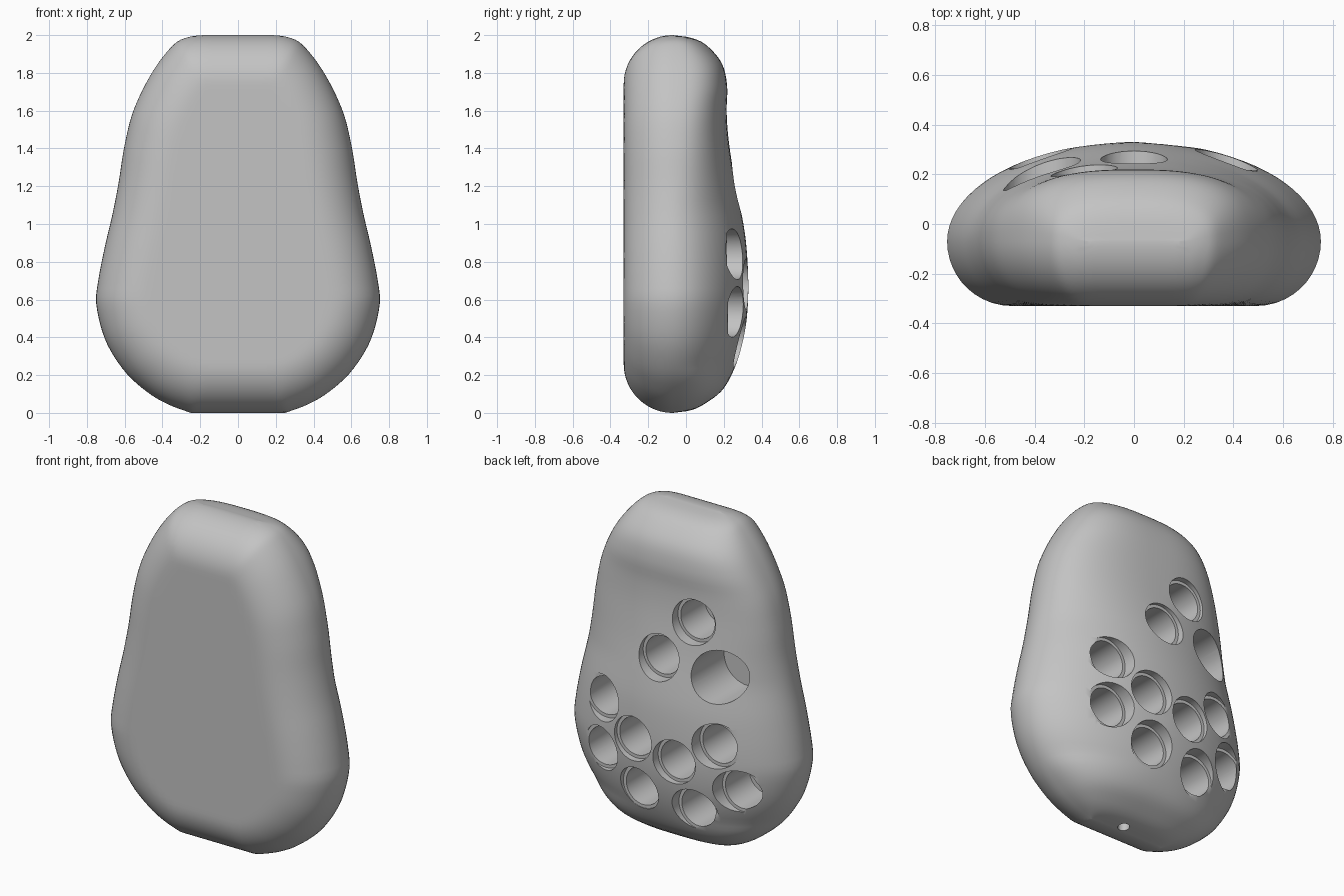
import bpy, bmesh
from math import pi, cos, sin, sqrt
from mathutils import Vector

if "Cube" in bpy.data.objects:
    bpy.data.objects.remove(bpy.data.objects["Cube"], do_unlink=True)

MID, EDGE = -0.07, 0.26        # depth of the widest line, front edge radius
RINGS, SIDES = 72, 80

# Half outline (half width, height) and back profile (depth behind MID, height)
OUTLINE = [(.25, 0), (.37, .045), (.48, .11), (.6, .22), (.7, .38), (.75, .57), (.74, .7),
           (.705, .88), (.665, 1.05), (.632, 1.22), (.6, 1.42), (.55, 1.61),
           (.45, 1.81), (.34, 1.95), (.26, 1.99), (.18, 2)]
BACK = [(0, 0), (.1, .015), (.18, .055), (.27, .13), (.34, .27), (.385, .45), (.4, .65),
        (.39, .88), (.365, 1.05), (.325, 1.25), (.295, 1.45), (.285, 1.6),
        (.288, 1.73), (.26, 1.85), (.18, 1.945), (.1, 1.985), (0, 2)]


def smooth_path(points, steps=8):
    """Catmull-Rom curve through the points."""
    p = [Vector(q) for q in points]
    p = [2 * p[0] - p[1]] + p + [2 * p[-1] - p[-2]]
    out = []
    for a, b, c, d in zip(p, p[1:], p[2:], p[3:]):
        for i in range(steps):
            t = i / steps
            out.append(.5 * (2 * b + (c - a) * t + (2 * a - 5 * b + 4 * c - d) * t * t
                             + (3 * b - a - 3 * c + d) * t ** 3))
    return out + [p[-2]]


def lookup(path, z):
    for a, b in zip(path, path[1:]):
        if a.y <= z <= b.y and b.y > a.y:
            return a.x + (b.x - a.x) * (z - a.y) / (b.y - a.y)
    return path[-1].x


outline, back = smooth_path(OUTLINE), smooth_path(BACK)
border = [Vector((0, 0))] + outline + [Vector((0, 2))]


def inset(x, z):
    """Distance from a point to the outline."""
    p, best = Vector((x, z)), 9
    for a, b in zip(border, border[1:]):
        ab = b - a
        t = max(0, min(1, (p - a).dot(ab) / max(ab.length_squared, 1e-12)))
        best = min(best, (a + ab * t - p).length)
    return best


def squareness(z):
    return 2 + max(0, 1 - z / .25) + .8 * max(0, min(1, (z - 1.1) / .7))


def back_depth(x, z):
    e = squareness(z)
    ratio = min(1, abs(x) / lookup(outline, z))
    return MID + lookup(back, z) * (1 - ratio ** e) ** (1 / e)


def new_object(name, bm):
    bmesh.ops.recalc_face_normals(bm, faces=bm.faces)
    mesh = bpy.data.meshes.new(name)
    bm.to_mesh(mesh)
    bm.free()
    obj = bpy.data.objects.new(name, mesh)
    bpy.context.collection.objects.link(obj)
    return obj


def bridge(bm, rings, capped=False):
    n = len(rings[0])
    for a, b in zip(rings, rings[1:]):
        for i in range(n):
            j = (i + 1) % n
            bm.faces.new((a[i], a[j], b[j], b[i]))
    if capped:
        bm.faces.new(rings[0])
        bm.faces.new(rings[-1])


# Body: stacked cross-sections with a flat front and a domed back
bm = bmesh.new()
rings = []
for k in range(RINGS + 1):
    z = 1 - cos(pi * k / RINGS)
    w, h, e = lookup(outline, z), lookup(back, z), squareness(z)
    ring = []
    for i in range(SIDES):
        c, s = cos(2 * pi * i / SIDES), sin(2 * pi * i / SIDES)
        x = w * abs(c) ** (2 / e) * (1 if c > 0 else -1)
        if s >= 0:
            y = MID + h * s ** (2 / e)
        else:
            d = min(EDGE, inset(abs(x), z))
            y = MID - sqrt(max(0, EDGE ** 2 - (EDGE - d) ** 2))
        ring.append(bm.verts.new((x, y, z)))
    rings.append(ring)
bridge(bm, rings)
bmesh.ops.remove_doubles(bm, verts=bm.verts, dist=.0004)
body = new_object("body", bm)

# Cutter: stepped sockets in the back, one wide socket, one pin hole below
HOLES = [(-.2, 1.44), (0, 1.19), (.38, .84), (.385, .535), (.137, .68), (-.14, .61),
         (-.385, .75), (.113, .372), (-.24, .325), (-.5, .483)]
FLOOR = -.06
bm = bmesh.new()


def socket(x, z, profile):
    """Turn a (radius, depth) profile about a line along y."""
    bridge(bm, [[bm.verts.new((x + r * cos(2 * pi * i / 48), y, z + r * sin(2 * pi * i / 48)))
                 for i in range(48)] for r, y in profile], capped=True)


for x, z in HOLES:
    ledge = back_depth(x, z) - .045
    socket(x, z, [(.134, .5), (.134, ledge), (.115, ledge), (.115, FLOOR)])
socket(-.37, 1.15, [(.155, .5), (.155, FLOOR)])
bridge(bm, [[bm.verts.new((.05 + .033 * cos(pi * i / 12), -.03 + .033 * sin(pi * i / 12), z))
             for i in range(24)] for z in (-.1, .12)], capped=True)
cutter = new_object("socket_cutter", bm)
cutter.hide_render = True

# Cut the sockets, then drop the cutter
cut = body.modifiers.new("sockets", 'BOOLEAN')
cut.operation, cut.solver, cut.object = 'DIFFERENCE', 'EXACT', cutter
bpy.context.view_layer.objects.active = body
bpy.ops.object.select_all(action='DESELECT')
body.select_set(True)
bpy.ops.object.modifier_apply(modifier=cut.name)
bpy.data.objects.remove(cutter, do_unlink=True)
bpy.ops.object.shade_smooth_by_angle(angle=pi / 5)

# Single grey finish
grey = bpy.data.materials.new("plain_grey")
grey.use_nodes = True
colour = (.55, .55, .55, 1)
grey.diffuse_color = colour
grey.node_tree.nodes["Principled BSDF"].inputs["Base Color"].default_value = colour
body.data.materials.clear()
body.data.materials.append(grey)
